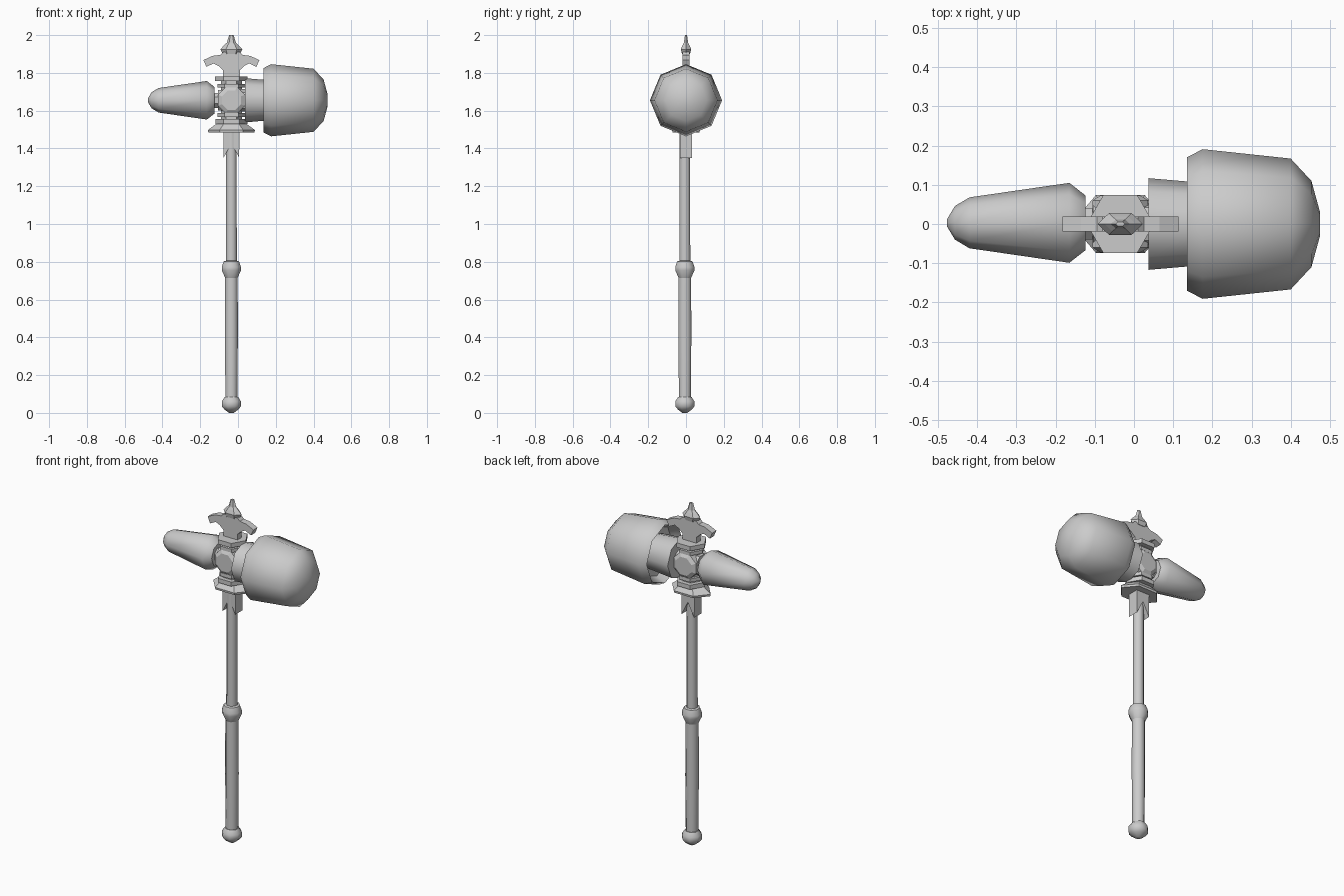
import bpy, bmesh, math
from mathutils import Matrix, Vector

if "Cube" in bpy.data.objects:
    bpy.data.objects.remove(bpy.data.objects["Cube"])

CX, HZ = -0.035, 1.655   # shaft axis x, head axis z


def finish(name, bm, smooth=None):
    bmesh.ops.recalc_face_normals(bm, faces=bm.faces)
    me = bpy.data.meshes.new(name)
    bm.to_mesh(me)
    bm.free()
    ob = bpy.data.objects.new(name, me)
    bpy.context.collection.objects.link(ob)
    if smooth:
        bpy.ops.object.select_all(action='DESELECT')
        ob.select_set(True)
        bpy.context.view_layer.objects.active = ob
        bpy.ops.object.shade_smooth_by_angle(angle=math.radians(smooth))
    return ob


def lathe(name, prof, sides=8, axis='z', centre=(CX, 0, 0), phase=0.0,
          squash=1.0, smooth=None):
    """Capped stack of rings; prof = (position along axis, radius)."""
    bm = bmesh.new()
    rings = []
    for t, r in prof:
        ring = []
        for i in range(sides):
            a = 2 * math.pi * i / sides + phase
            u, v = r * math.cos(a), r * math.sin(a) * squash
            p = {'z': (u, v, t), 'x': (t, v, u), 'y': (u, t, v)}[axis]
            ring.append(bm.verts.new(Vector(p) + Vector(centre)))
        rings.append(ring)
    for a, b in zip(rings, rings[1:]):
        for i in range(sides):
            j = (i + 1) % sides
            bm.faces.new((a[i], a[j], b[j], b[i]))
    bm.faces.new(rings[0])
    bm.faces.new(rings[-1])
    return finish(name, bm, smooth)


def plate(name, half, depth):
    """Mirror a right-hand (x, z) outline about the shaft and extrude in y."""
    pts = half + [(-x, z) for x, z in reversed(half) if x > 1e-6]
    bm = bmesh.new()
    front = bm.faces.new([bm.verts.new((CX + x, -depth, z)) for x, z in pts])
    ext = bmesh.ops.extrude_face_region(bm, geom=[front])
    vs = [g for g in ext['geom'] if isinstance(g, bmesh.types.BMVert)]
    bmesh.ops.translate(bm, verts=vs, vec=(0, 2 * depth, 0))
    return finish(name, bm)


# Handle
S = (CX, -0.006, 0)
P8 = math.pi / 8
lathe("pommel", [(0, 0.014), (0.018, 0.04), (0.035, 0.055), (0.062, 0.054),
                 (0.085, 0.038)], centre=S, phase=P8, smooth=50)
lathe("grip", [(0.07, 0.034), (0.40, 0.037), (0.74, 0.036)], centre=S, phase=P8, smooth=50)
lathe("grip_collar", [(0.715, 0.036), (0.755, 0.055), (0.772, 0.055),
                      (0.802, 0.044), (0.806, 0.03)], centre=S, phase=P8, smooth=50)
lathe("upper_shaft", [(0.78, 0.031), (1.50, 0.03)], centre=S, phase=P8, smooth=50)

# Notched ferrule under the guard
plate("ferrule", [(0, 1.43), (0.041, 1.35), (0.043, 1.49)], 0.033)

# Pointed guard plate and hexagonal collars
lathe("guard_plate", [(1.485, 0.122), (1.497, 0.125), (1.53, 0.08)], 6, squash=0.68)
for name, z0, z1, r in (("lower_band", 1.53, 1.555, 0.084), ("lower_neck", 1.555, 1.60, 0.056),
                        ("lower_ring", 1.567, 1.587, 0.073), ("upper_ring", 1.722, 1.742, 0.073),
                        ("upper_neck", 1.71, 1.756, 0.056), ("upper_band", 1.756, 1.782, 0.086)):
    lathe(name, [(z0, r), (z1, r)], 6)

# Head core: octagonal boss facing front and back
lathe("core", [(-0.073, 0.055), (-0.06, 0.077), (0.06, 0.077), (0.073, 0.055)],
      8, 'y', (CX, 0, HZ), P8)

# Hammer side: collar and hollow-backed head
H = (0, 0, HZ)
lathe("hammer_axle", [(-0.02, 0.06), (0.06, 0.06)], 8, 'x', H)
lathe("hammer_collar", [(0.037, 0.117), (0.20, 0.103)], 8, 'x', H, smooth=50)
lathe("hammer_head", [(0.20, 0.09), (0.19, 0.145), (0.135, 0.17), (0.175, 0.191),
                      (0.40, 0.167), (0.453, 0.11), (0.475, 0.03)], 8, 'x', H, smooth=50)

# Spike side: stepped mounts and blunt tapered spike
lathe("spike_mount", [(-0.105, 0.06), (-0.05, 0.06)], 8, 'x', H, P8)
lathe("spike_neck", [(-0.14, 0.043), (-0.09, 0.043)], 8, 'x', H, P8)
lathe("spike", [(-0.477, 0.01), (-0.457, 0.043), (-0.42, 0.065), (-0.165, 0.102),
                (-0.124, 0.07)], 8, 'x', (0, 0.003, HZ), smooth=50)

# Crown: neck with swept arms, then a faceted finial
plate("crown_arms", [(0.045, 1.775), (0.045, 1.815), (0.07, 1.838), (0.095, 1.85),
                     (0.132, 1.832), (0.148, 1.868), (0.10, 1.89), (0.06, 1.895),
                     (0.045, 1.91)], 0.019)
lathe("finial", [(1.90, 0.045), (1.925, 0.058), (1.945, 0.04), (1.96, 0.024),
                 (2.0, 0.012)], 6, squash=0.55)
